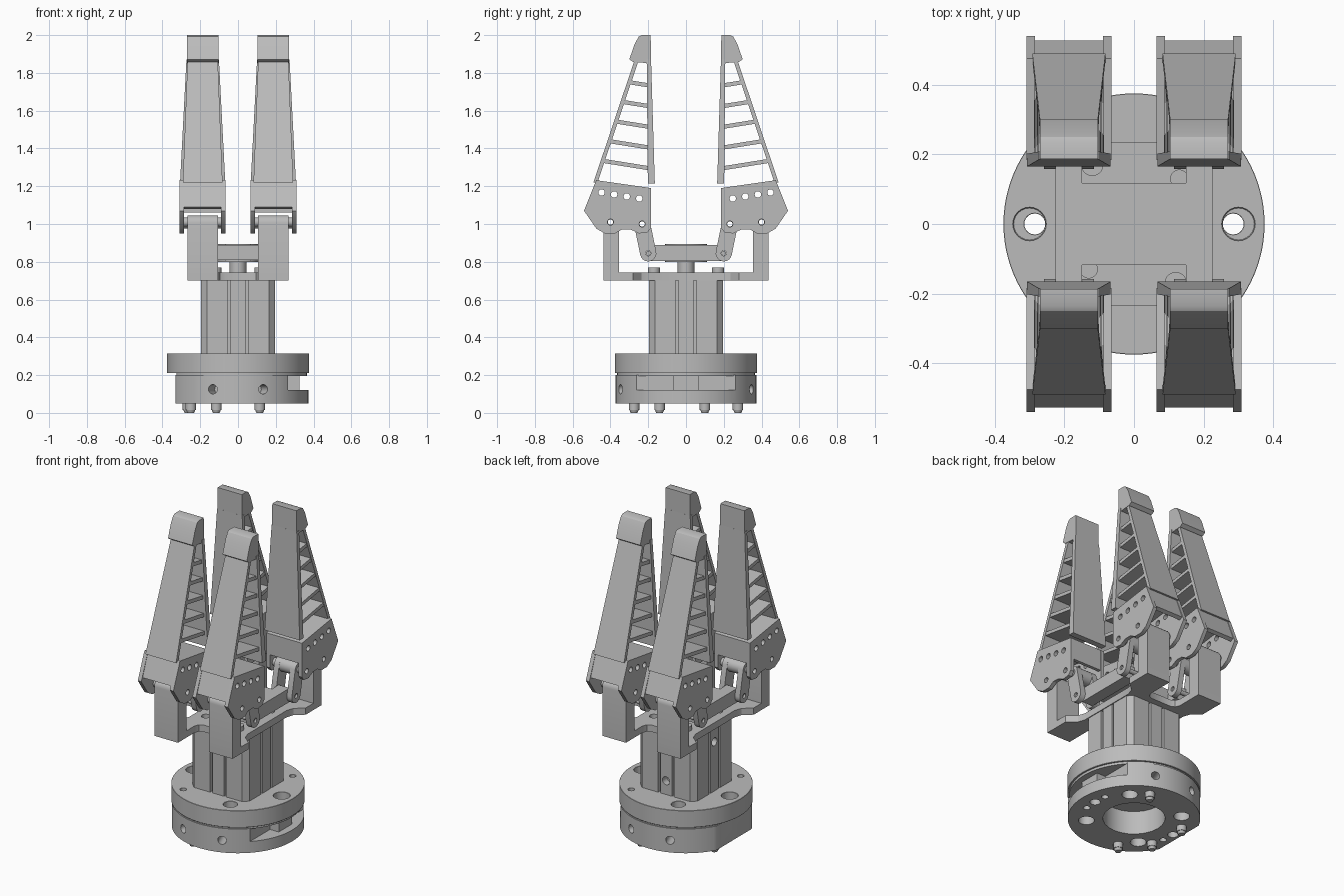
import bpy, bmesh, math
from mathutils import Vector, Matrix

cube = bpy.data.objects.get("Cube")
if cube:
    bpy.data.objects.remove(cube, do_unlink=True)

grey = bpy.data.materials.new("machined_grey")
grey.use_nodes = True
grey.diffuse_color = (0.5, 0.5, 0.5, 1)
grey.node_tree.nodes["Principled BSDF"].inputs["Base Color"].default_value = (0.5, 0.5, 0.5, 1)

CX = 0.187  # centre line of each finger


def finish(name, bm):
    bmesh.ops.recalc_face_normals(bm, faces=bm.faces)
    mesh = bpy.data.meshes.new(name)
    bm.to_mesh(mesh)
    bm.free()
    mesh.materials.append(grey)
    ob = bpy.data.objects.new(name, mesh)
    bpy.context.collection.objects.link(ob)
    return ob


def activate(ob):
    bpy.ops.object.select_all(action='DESELECT')
    ob.select_set(True)
    bpy.context.view_layer.objects.active = ob


def extrude(name, pts, place):
    """Closed outline swept between place(p, -1) and place(p, 1)."""
    bm = bmesh.new()
    a, b = [[bm.verts.new(place(p, s)) for p in pts] for s in (-1, 1)]
    bm.faces.new(a)
    bm.faces.new(b[::-1])
    for i in range(len(pts)):
        j = (i + 1) % len(pts)
        bm.faces.new((a[i], a[j], b[j], b[i]))
    return finish(name, bm)


def side_prism(name, pts, half, cx=CX):
    """Outline in y, z with a half width that may depend on height."""
    width = half if callable(half) else (lambda z: half)
    return extrude(name, pts, lambda p, s: (cx + s * width(p[1]), p[0], p[1]))


def slab(name, pts, z0, z1):
    return extrude(name, pts, lambda p, s: (p[0], p[1], z1 if s > 0 else z0))


def box(name, x, y, z):
    return slab(name, [(x[0], y[0]), (x[1], y[0]), (x[1], y[1]), (x[0], y[1])], *z)


def rod(name, start, end, r, r2=None, sides=32):
    a, b = Vector(start), Vector(end)
    turn = (b - a).to_track_quat('Z', 'Y').to_matrix().to_4x4()
    bm = bmesh.new()
    bmesh.ops.create_cone(bm, cap_ends=True, segments=sides, radius1=r,
                          radius2=r if r2 is None else r2, depth=(b - a).length,
                          matrix=Matrix.Translation((a + b) / 2) @ turn)
    return finish(name, bm)


def cut(ob, *cutters):
    for c in cutters:
        c.hide_render = True
        mod = ob.modifiers.new("cut", 'BOOLEAN')
        mod.operation, mod.solver, mod.object = 'DIFFERENCE', 'EXACT', c
        activate(ob)
        bpy.ops.object.modifier_apply(modifier=mod.name)
        bpy.data.objects.remove(c, do_unlink=True)
    return ob


def drill(x, y, z0, z1, r):
    return rod("cutter", (x, y, z0), (x, y, z1), r, sides=24)


def cross_hole(y, z, r):
    return rod("cutter", (0, y, z), (0.4, y, z), r, sides=20)


def mirror(ob, x=True, y=True):
    mod = ob.modifiers.new("mirror", 'MIRROR')
    mod.use_axis = (x, y, False)
    return ob


def four_way(q):
    """Full outline from one quadrant running from the x axis to the y axis."""
    r = q[::-1]
    return (q + [(-x, y) for x, y in r[1:]] + [(-x, -y) for x, y in q[1:]]
            + [(x, -y) for x, y in r[1:-1]])


def bevel(ob, w):
    mod = ob.modifiers.new("bevel", 'BEVEL')
    mod.width, mod.segments, mod.limit_method = w, 1, 'ANGLE'
    mod.angle_limit = math.radians(60)


# Mounting flange
ring = rod("lower_ring", (0, 0, 0.05), (0, 0, 0.2), 0.372, sides=96)
cut(ring, drill(0, 0, 0, 0.3, 0.175),
    box("cutter", (-0.5, -0.33), (-0.5, 0.5), (0, 0.3)),
    box("cutter", (0.265, 0.5), (-0.5, 0.5), (0.12, 0.3)))
for sx in (-1, 1):
    cut(ring, drill(sx * 0.285, 0, 0, 0.3, 0.03))
    for sy in (-1, 1):
        cut(ring, drill(sx * 0.19, sy * 0.19, 0, 0.15, 0.045),
            drill(sx * 0.28, sy * 0.08, 0, 0.1, 0.02),
            rod("cutter", (sx * 0.1, sy * 0.26, 0.125), (sx * 0.15, sy * 0.39, 0.125), 0.025))
pillar = cut(box("ring_pillar", (0.25, 0.325), (-0.065, 0.065), (0.115, 0.2)),
             drill(0.285, 0, 0, 0.3, 0.03))
neck = rod("flange_neck", (0, 0, 0.195), (0, 0, 0.215), 0.365, sides=96)
cut(neck, box("cutter", (-0.5, -0.325), (-0.5, 0.5), (0, 0.3)))
flange = rod("upper_flange", (0, 0, 0.21), (0, 0, 0.315), 0.375, sides=96)
for sx in (-1, 1):
    cut(neck, drill(sx * 0.285, 0, 0, 0.3, 0.03))
    cut(flange, drill(sx * 0.285, 0, 0, 0.4, 0.03), drill(sx * 0.3, 0, 0.25, 0.4, 0.047),
        drill(sx * 0.13, -sx * 0.26, 0.25, 0.4, 0.04),
        drill(sx * 0.2, sx * 0.25, 0.28, 0.4, 0.018))
bevel(flange, 0.006)

# Bolts under the flange
for i, (x, y) in enumerate([(-0.265, 0.1), (-0.115, -0.275), (0.115, 0.275), (-0.25, -0.14)]):
    rod(f"foot_bolt_{i}", (x, y, 0.015), (x, y, 0.07), 0.028, sides=24)
    rod(f"foot_bolt_tip_{i}", (x, y, 0.015), (x, y, 0), 0.024, 0.018, sides=24)

# Grooved column
q = [(0.195, 0), (0.195, 0.04), (0.165, 0.04), (0.165, 0.055), (0.195, 0.055), (0.195, 0.165)]
column = slab("column", four_way(q + [(y, x) for x, y in q[::-1]]), 0.31, 0.7)
cut(column, rod("cutter", (0, 0.15, 0.4), (0, 0.3, 0.4), 0.025),
    rod("cutter", (-0.15, 0, 0.62), (-0.3, 0, 0.62), 0.025))

# Bracket plate with four posts
plate = slab("bracket_plate", four_way([
    (0.2, 0), (0.2, 0.19), (0.215, 0.235), (0.268, 0.28), (0.268, 0.437), (0.106, 0.437),
    (0.106, 0.275), (0.095, 0.247), (0.07, 0.235), (0, 0.235)]), 0.7, 0.742)
for s in (-1, 1):
    cut(plate, drill(s * 0.13, s * 0.13, 0.6, 0.8, 0.025))
    rod(f"plate_bolt_{s}", (-s * 0.12, s * 0.17, 0.74), (-s * 0.12, s * 0.17, 0.77), 0.032)
post_top = [(0.396 + 0.041 * math.cos(t * math.pi / 10), 1.005 + 0.041 * math.sin(t * math.pi / 10))
            for t in range(11)]
post = side_prism("posts", [(0.355, 0.7), (0.437, 0.7)] + post_top, 0.081)
mirror(cut(post, cross_hole(0.4, 1.01, 0.014)))

# Pusher: centre rod, bridge and two bars
rod("pusher_rod", (0, 0, 0.73), (0, 0, 0.84), 0.044)
rod("pusher_collar", (0, 0, 0.8), (0, 0, 0.893), 0.11, sides=48)
cut(box("pusher_bridge", (-0.16, 0.16), (-0.118, 0.118), (0.81, 0.89)),
    drill(0, 0, 0.7, 1, 0.108))
mirror(box("pusher_bars", (0.15, 0.225), (-0.185, 0.185), (0.805, 0.89)), y=False)


# Links from pusher to fingers
def link_outline():
    lo, hi, r = Vector((0.2, 0.845)), Vector((0.232, 1.0)), 0.043
    base = math.atan2(hi.y - lo.y, hi.x - lo.x) + math.pi / 2
    return [c + Vector((r * math.cos(base + t), r * math.sin(base + t)))
            for c, off in ((lo, 0), (hi, math.pi))
            for t in [off + k * math.pi / 10 for k in range(11)]]


for tag, dx in (("inner", -0.055), ("outer", 0.055)):
    link = side_prism(f"links_{tag}", link_outline(), 0.017, CX + dx)
    mirror(cut(link, cross_hole(0.2, 0.845, 0.014), cross_hole(0.232, 1.0, 0.014)))
hub = rod("link_hubs", (CX - 0.06, 0.232, 1.0), (CX + 0.06, 0.232, 1.0), 0.042)
mirror(cut(hub, cross_hole(0.232, 1.0, 0.014)))
mirror(rod("link_pins", (CX - 0.06, 0.2, 0.845), (CX + 0.06, 0.2, 0.845), 0.013))

# Finger base: drilled cheeks, roof and walls
cheek = [(0.475, 1.232), (0.184, 1.19), (0.184, 0.98), (0.205, 0.955), (0.25, 0.95),
         (0.295, 0.972), (0.337, 0.972), (0.375, 0.95), (0.43, 0.95), (0.474, 0.975), (0.54, 1.07)]
holes = [(0.447 - 0.0665 * i, 1.167 - 0.0107 * i) for i in range(4)]
for tag, dx in (("inner", -0.11), ("outer", 0.11)):
    ob = side_prism(f"cheeks_{tag}", cheek, 0.012, CX + dx)
    mirror(cut(ob, *[cross_hole(y, z, 0.017) for y, z in holes + [(0.4, 1.01), (0.232, 1.0)]]))
mirror(side_prism("base_roof", [(0.474, 1.231), (0.185, 1.19), (0.185, 1.165), (0.48, 1.205)], 0.11))
mirror(side_prism("base_outer_wall", [(0.474, 1.231), (0.527, 1.09), (0.505, 1.08), (0.45, 1.225)], 0.11))
mirror(side_prism("base_inner_wall", [(0.185, 1.19), (0.185, 1.06), (0.205, 1.06), (0.205, 1.19)], 0.11))
for tag, y, z in (("outer", 0.4, 1.01), ("inner", 0.232, 1.0)):
    pin = rod(f"{tag}_pivots", (CX - 0.122, y, z), (CX + 0.122, y, z), 0.024)
    mirror(cut(pin, cross_hole(y, z, 0.016)))


# Finger blade: tapered skins, slanted ribs and tip
def taper(low, high):
    return lambda z: low + (high - low) * min(max((z - 1.22) / 0.64, 0), 1)


def outer_y(z):
    return 0.275 + (1.86 - z) * 0.336


mirror(side_prism("grip_skins", [(0.165, 1.215), (0.202, 1.215), (0.208, 1.87), (0.185, 1.87)],
                  taper(0.12, 0.086)))
mirror(side_prism("outer_skins", [(outer_y(1.22), 1.22), (outer_y(1.87), 1.87),
                                  (outer_y(1.87) - 0.022, 1.87), (outer_y(1.22) - 0.022, 1.22)],
                  taper(0.105, 0.08)))
for i in range(5):
    z = 1.345 + 0.104 * i
    yo = outer_y(z) - 0.01
    drop = (yo - 0.195) * 0.16
    mirror(side_prism(f"ribs_{i}", [(0.195, z - drop), (yo, z), (yo, z - 0.022),
                                    (0.195, z - drop - 0.022)], taper(0.103, 0.078)))
mirror(side_prism("finger_tips", [(0.185, 1.85), (0.187, 2), (0.235, 2), (0.25, 1.992), (0.271, 1.955),
                                  (0.3, 1.872), (0.28, 1.858)], 0.083))

# Keep edges crisp and round parts smooth
for ob in [o for o in bpy.context.scene.objects if o.type == 'MESH']:
    activate(ob)
    bpy.ops.object.shade_smooth_by_angle(angle=math.radians(30))
